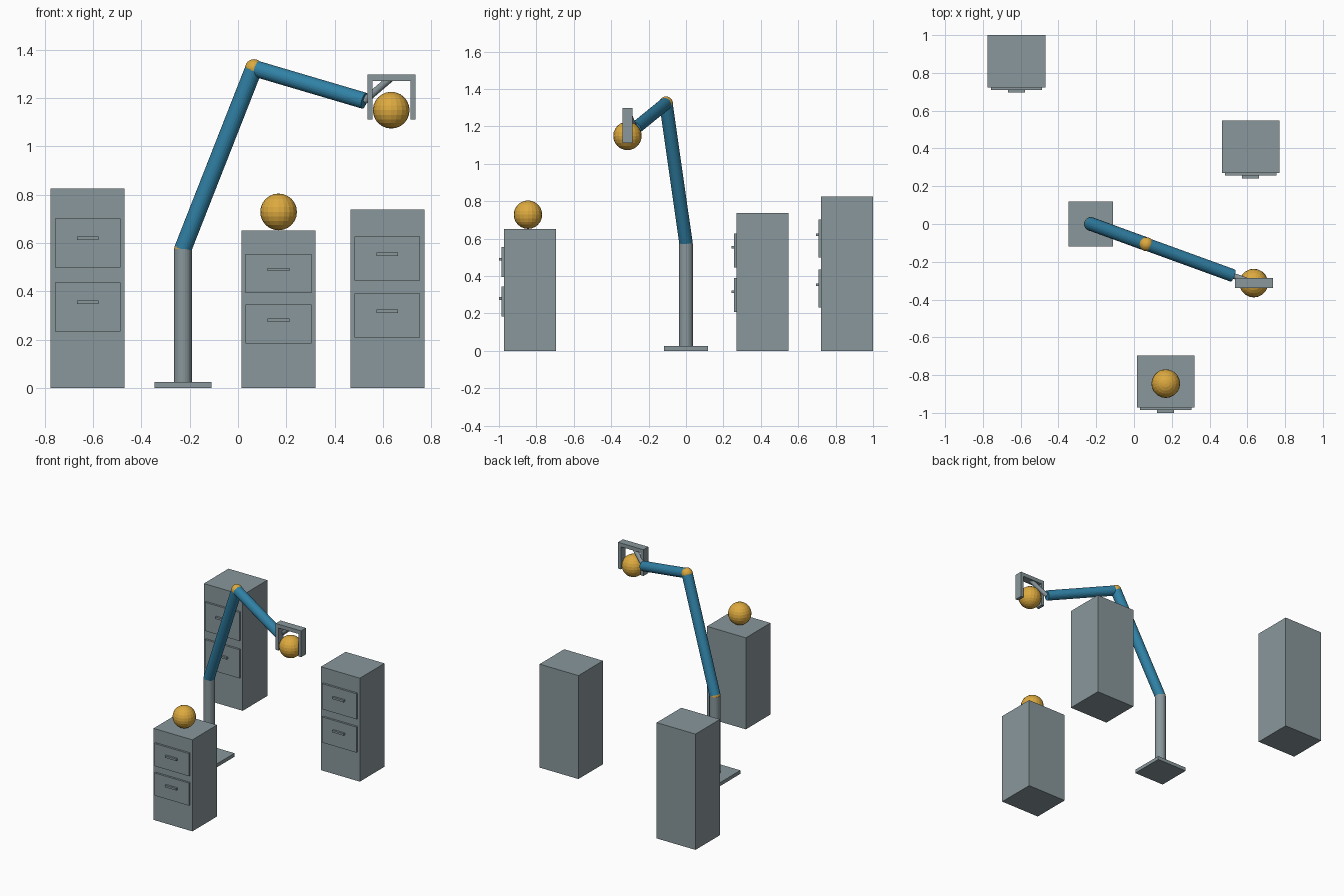
import bpy, math
from mathutils import Vector

if "Cube" in bpy.data.objects:
    bpy.data.objects.remove(bpy.data.objects["Cube"])


def material(name, rgb):
    m = bpy.data.materials.new(name)
    m.diffuse_color = (*rgb, 1)
    m.use_nodes = True
    m.node_tree.nodes["Principled BSDF"].inputs["Base Color"].default_value = m.diffuse_color
    return m


GREY = material("steel grey", (0.25, 0.31, 0.33))
BLUE = material("arm blue", (0.03, 0.22, 0.38))
GOLD = material("ball gold", (0.72, 0.40, 0.05))


def finish(name, mat):
    ob = bpy.context.object
    ob.name = name
    ob.data.materials.append(mat)
    return ob


def box(name, x, y, z, mat=GREY):
    """Box from (min, max) pairs on each axis."""
    c = [(a + b) / 2 for a, b in (x, y, z)]
    bpy.ops.mesh.primitive_cube_add(size=1, location=c)
    ob = finish(name, mat)
    ob.scale = [b - a for a, b in (x, y, z)]
    bpy.ops.object.transform_apply(location=False, rotation=False, scale=True)
    return ob


def rod(name, a, b, r, mat, sides=24):
    """Cylinder between two points."""
    a, b = Vector(a), Vector(b)
    d = b - a
    bpy.ops.mesh.primitive_cylinder_add(vertices=sides, radius=r, depth=d.length,
                                        location=(a + b) / 2,
                                        rotation=d.to_track_quat('Z', 'Y').to_euler())
    return finish(name, mat)


def ball(name, c, r, seg=20, rings=12):
    bpy.ops.mesh.primitive_uv_sphere_add(segments=seg, ring_count=rings, radius=r, location=c)
    return finish(name, GOLD)


def cabinet(label, cx, front, h):
    """Two-drawer cabinet; drawers scale with its height."""
    box(label + "_cabinet", (cx - .153, cx + .153), (front, front + .277), (0, h))
    for level, f in (("lower", .405), ("upper", .727)):
        z, half = f * h, .1235 * h
        box(f"{label}_{level}_drawer", (cx - .136, cx + .136), (front - .014, front), (z - half, z + half))
        zh = z + .024 * h
        box(f"{label}_{level}_handle", (cx - .045, cx + .045), (front - .028, front - .014),
            (zh - .007, zh + .007))


# Cabinets
cabinet("tall", -.622, .723, .825)
cabinet("middle", .618, .27, .737)
cabinet("short", .168, -.972, .652)

# Arm base, column, links and joints
shoulder, elbow, wrist = (-.228, 0, .575), (.066, -.107, 1.323), (.523, -.273, 1.188)
box("base_plate", (-.346, -.11), (-.118, .118), (0, .025))
rod("column", (-.228, 0, .025), shoulder, .037, GREY)
rod("upper_arm", shoulder, elbow, .036, BLUE)
rod("forearm", elbow, wrist, .034, BLUE)
ball("shoulder_joint", shoulder, .036)
ball("elbow_joint", elbow, .037)

# Gripper: wrist rod, bridge and two fingers
rod("wrist_rod", wrist, (.634, -.313, 1.283), .015, GREY, 16)
box("gripper_bridge", (.535, .735), (-.34, -.285), (1.27, 1.297))
for side, x in (("left", .535), ("right", .713)):
    box(f"gripper_{side}_finger", (x, x + .022), (-.34, -.285), (1.11, 1.27))

# Balls
ball("held_ball", (.634, -.313, 1.149), .076)
ball("resting_ball", (.168, -.845, .728), .076)
